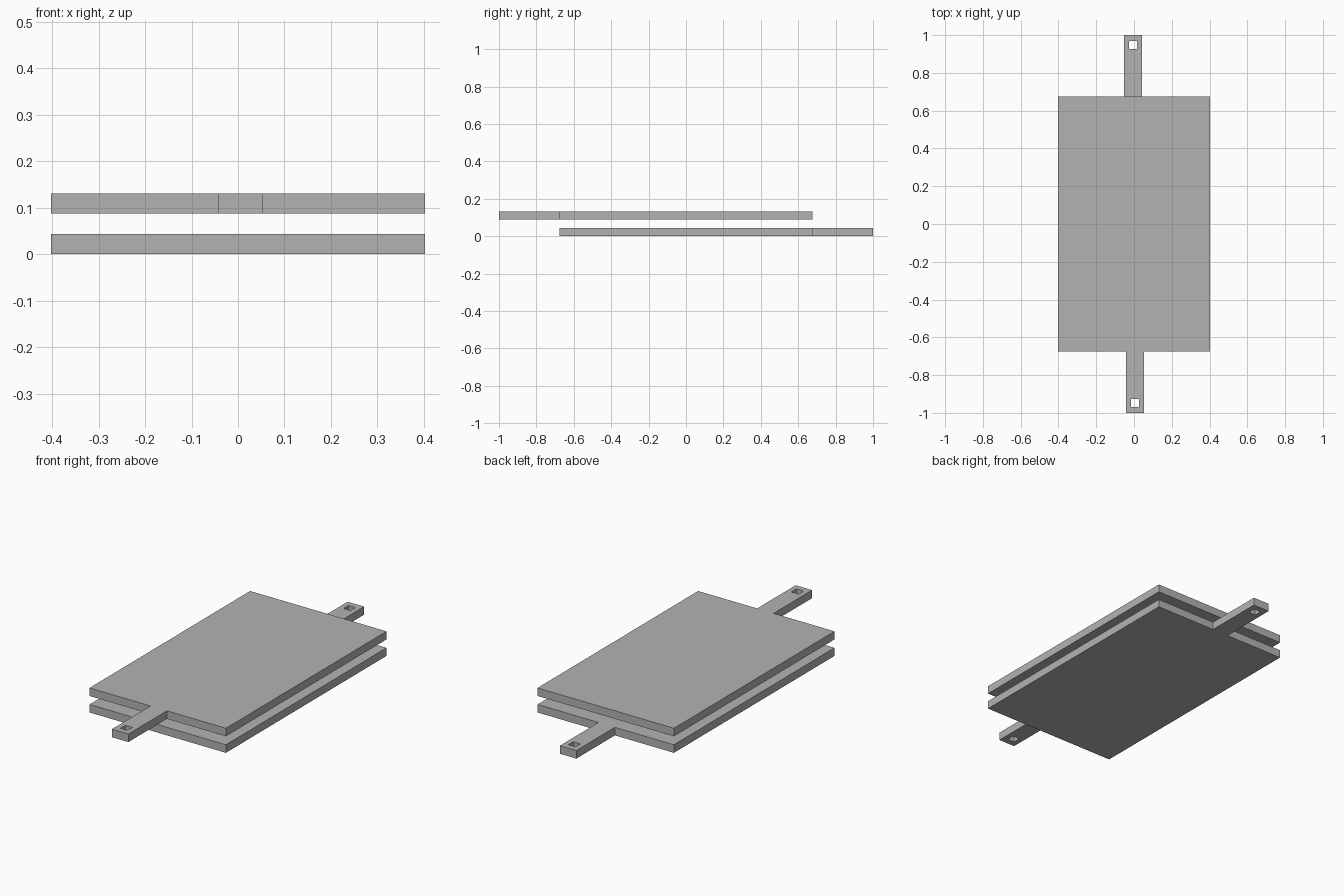
import bpy
import math

if "Cube" in bpy.data.objects:
    bpy.data.objects.remove(bpy.data.objects["Cube"])

grey = bpy.data.materials.new("plain grey")
grey.use_nodes = True
COLOUR = (0.45, 0.45, 0.45, 1)
grey.diffuse_color = COLOUR
grey.node_tree.nodes["Principled BSDF"].inputs["Base Color"].default_value = COLOUR

HALF_WIDTH, HALF_LENGTH, TAB_END = 0.402, 0.676, 1.0
TAB_X, TAB_HALF = 0.0055, 0.0485
HOLE_Y, HOLE_HALF = -0.947, 0.021
THICKNESS, UPPER_Z = 0.043, 0.088


def add_loop(curve, points):
    spline = curve.splines.new("POLY")
    spline.points.add(len(points) - 1)
    for point, (x, y) in zip(spline.points, points):
        point.co = (x, y, 0, 1)
    spline.use_cyclic_u = True


def add_plate(name, bottom, turn):
    # Filled outline of a plate with an end tab and a square hole
    curve = bpy.data.curves.new(name, "CURVE")
    curve.dimensions = "2D"
    curve.fill_mode = "BOTH"
    curve.extrude = THICKNESS / 2
    left, right = TAB_X - TAB_HALF, TAB_X + TAB_HALF
    add_loop(curve, [
        (-HALF_WIDTH, HALF_LENGTH), (-HALF_WIDTH, -HALF_LENGTH),
        (left, -HALF_LENGTH), (left, -TAB_END),
        (right, -TAB_END), (right, -HALF_LENGTH),
        (HALF_WIDTH, -HALF_LENGTH), (HALF_WIDTH, HALF_LENGTH)])
    add_loop(curve, [(TAB_X + sx * HOLE_HALF, HOLE_Y + sy * HOLE_HALF)
                     for sx, sy in ((-1, -1), (-1, 1), (1, 1), (1, -1))])
    curve.materials.append(grey)
    plate = bpy.data.objects.new(name, curve)
    bpy.context.collection.objects.link(plate)
    plate.location.z = bottom + THICKNESS / 2
    plate.rotation_euler.z = turn

    # Turn the outline into a flat-shaded mesh
    bpy.ops.object.select_all(action="DESELECT")
    plate.select_set(True)
    bpy.context.view_layer.objects.active = plate
    bpy.ops.object.convert(target="MESH")
    bpy.ops.object.shade_flat()


# Two equal plates, the lower one turned half way round
add_plate("upper_plate", UPPER_Z, 0)
add_plate("lower_plate", 0, math.pi)
